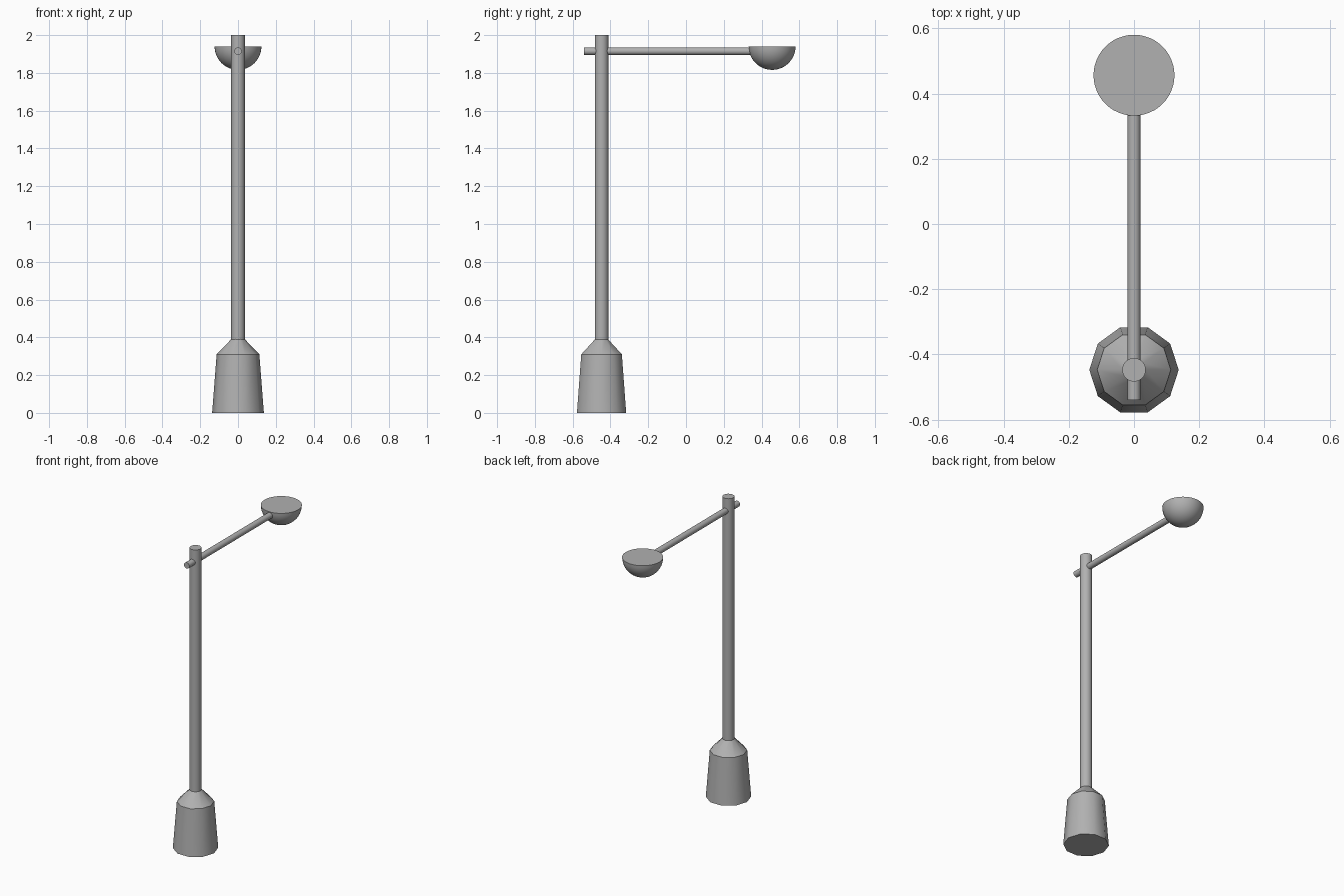
import bpy, bmesh, math
from mathutils import Matrix

if "Cube" in bpy.data.objects:
    bpy.data.objects.remove(bpy.data.objects["Cube"])

BASE_Y, LAMP_Y, ARM_Z = -0.447, 0.456, 1.915

# dark grey metal for every part
metal = bpy.data.materials.new("dark_grey_metal")
metal.diffuse_color = (0.44, 0.44, 0.44, 1)
metal.use_nodes = True
metal.node_tree.nodes["Principled BSDF"].inputs["Base Color"].default_value = metal.diffuse_color


def lathe(name, profile, sides, matrix):
    """Revolve (radius, z) pairs about z; radius 0 makes a pole, open ends are capped."""
    bm = bmesh.new()
    rings = []
    for r, z in profile:
        n = sides if r > 0 else 1
        rings.append([bm.verts.new((r * math.cos(2 * math.pi * i / sides),
                                    r * math.sin(2 * math.pi * i / sides), z))
                      for i in range(n)])
    for a, b in zip(rings, rings[1:]):
        for i in range(sides):
            j = (i + 1) % sides
            if len(a) == 1:
                bm.faces.new((a[0], b[j], b[i]))
            else:
                bm.faces.new((a[i], a[j], b[j], b[i]))
    if len(rings[0]) > 1:
        bm.faces.new(rings[0][::-1])
    bm.faces.new(rings[-1])
    bm.transform(matrix)
    bmesh.ops.recalc_face_normals(bm, faces=bm.faces[:])
    mesh = bpy.data.meshes.new(name)
    bm.to_mesh(mesh)
    bm.free()
    mesh.materials.append(metal)
    ob = bpy.data.objects.new(name, mesh)
    bpy.context.collection.objects.link(ob)
    bpy.ops.object.select_all(action='DESELECT')
    ob.select_set(True)
    bpy.context.view_layer.objects.active = ob
    bpy.ops.object.shade_smooth_by_angle(angle=math.radians(37))
    return ob


# ten-sided tapered foot with sloped shoulder
lathe("base", [(0.137, 0), (0.113, 0.31), (0.036, 0.39)], 10,
      Matrix.Translation((0, BASE_Y, 0)))

# upright pole
lathe("pole", [(0.036, 0.37), (0.036, 2.0)], 32, Matrix.Translation((0, BASE_Y, 0)))

# horizontal arm running through the pole into the lamp bowl
lathe("arm", [(0.02, 0), (0.02, 0.92)], 32,
      Matrix.Translation((0, -0.54, ARM_Z)) @ Matrix.Rotation(-math.pi / 2, 4, 'X'))

# half-sphere lamp with flat top
R = 0.124
bowl = [(0, -R)] + [(R * math.sin(t), -R * math.cos(t))
                    for t in (math.pi / 2 * k / 12 for k in range(1, 13))]
lathe("lamp_bowl", bowl, 48, Matrix.Translation((0, LAMP_Y, 1.94)))
